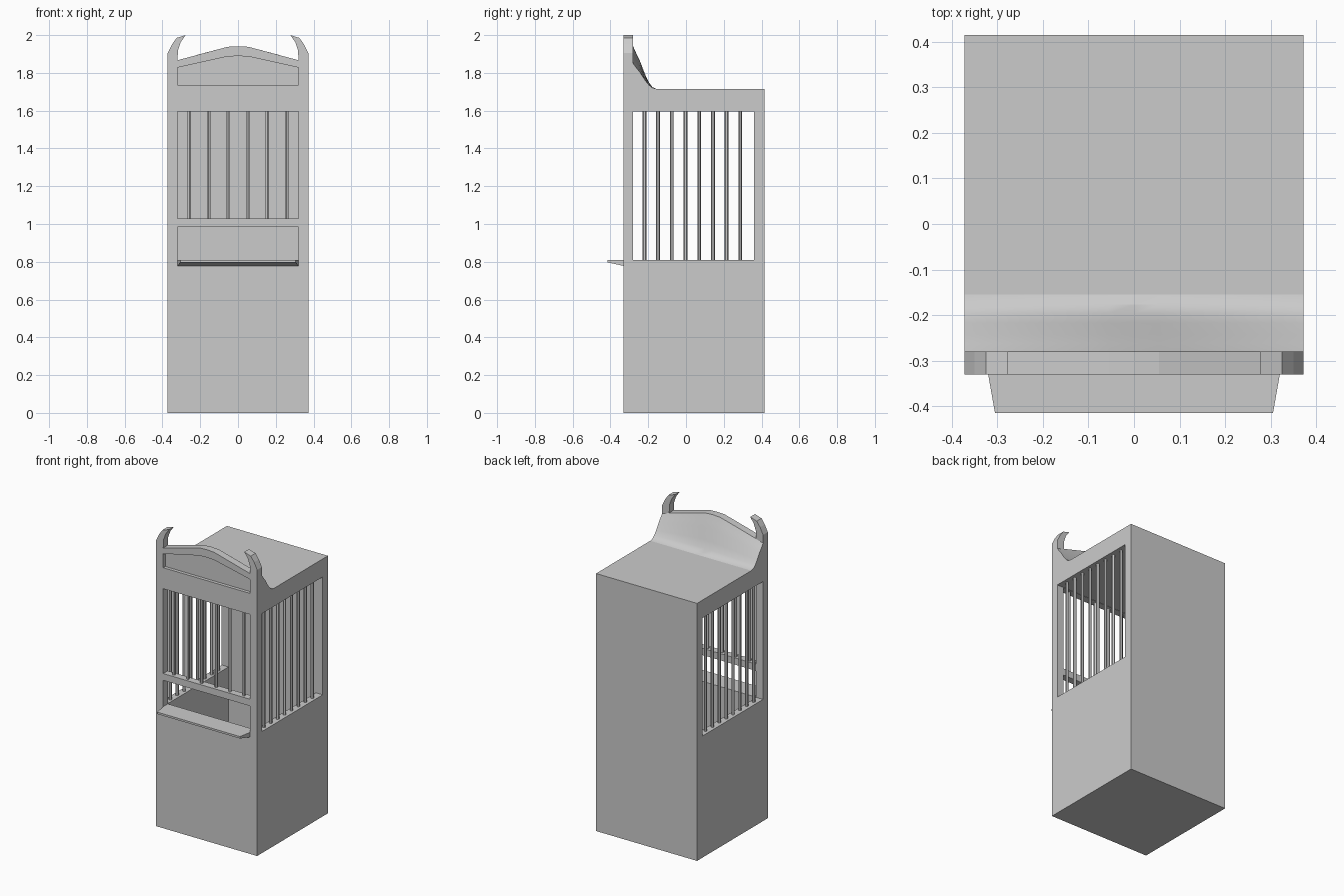
import bpy, bmesh

if "Cube" in bpy.data.objects:
    bpy.data.objects.remove(bpy.data.objects["Cube"])


def finish(name, bm):
    bmesh.ops.recalc_face_normals(bm, faces=bm.faces)
    me = bpy.data.meshes.new(name)
    bm.to_mesh(me)
    bm.free()
    ob = bpy.data.objects.new(name, me)
    bpy.context.collection.objects.link(ob)
    return ob


def loft(name, rings):
    """Closed solid through equal-length rings of points."""
    bm = bmesh.new()
    vs = [[bm.verts.new(p) for p in r] for r in rings]
    n = len(vs[0])
    for a, b in zip(vs, vs[1:]):
        for i in range(n):
            j = (i + 1) % n
            bm.faces.new((a[i], a[j], b[j], b[i]))
    bm.faces.new(vs[0])
    bm.faces.new(vs[-1])
    return finish(name, bm)


def box(name, x0, x1, y0, y1, z0, z1):
    return loft(name, [[(x0, y0, z), (x1, y0, z), (x1, y1, z), (x0, y1, z)] for z in (z0, z1)])


def prism(name, pts, y0, y1):
    return loft(name, [[(x, y, z) for x, z in pts] for y in (y0, y1)])


def mirrored(half):
    """Complete a left-half outline that ends on or before x = 0."""
    return half + [(-x, z) for x, z in reversed(half) if x < 0]


def cut(ob, cutter):
    cutter.hide_render = True
    mod = ob.modifiers.new("cut", 'BOOLEAN')
    mod.operation = 'DIFFERENCE'
    mod.solver = 'EXACT'
    mod.object = cutter
    bpy.context.view_layer.objects.active = ob
    bpy.ops.object.modifier_apply(modifier=mod.name)
    bpy.data.objects.remove(cutter)


def bars(name, spots, z0, z1):
    bm = bmesh.new()
    for x, y in spots:
        r = bmesh.ops.create_cone(bm, cap_ends=True, segments=6, radius1=0.01, radius2=0.01, depth=z1 - z0)
        bmesh.ops.translate(bm, verts=r["verts"], vec=(x, y, (z0 + z1) / 2))
    return finish(name, bm)


# Hollow booth with openings on the front and both sides
booth = box("booth_body", -0.372, 0.372, -0.33, 0.415, 0, 1.715)
cut(booth, box("cavity", -0.322, 0.322, -0.282, 0.362, 0.05, 1.597))
cut(booth, box("side_windows", -0.5, 0.5, -0.28, 0.36, 0.81, 1.595))
cut(booth, box("front_window", -0.32, 0.32, -0.5, -0.2, 1.03, 1.595))
cut(booth, box("counter_opening", -0.32, 0.32, -0.5, -0.2, 0.81, 0.985))

# Window bars
bars("front_bars", [(s * x, -0.305) for x in (0.053, 0.155, 0.258) for s in (-1, 1)], 1.025, 1.6)
bars("side_bars", [(s * 0.345, -0.22 + 0.0725 * i) for i in range(8) for s in (-1, 1)], 0.805, 1.6)

# Tapered counter shelf
loft("counter_shelf", [
    [(-w, y, zb), (w, y, zb), (w, y, 0.81), (-w, y, 0.81)]
    for y, w, zb in ((-0.33, 0.32, 0.778), (-0.415, 0.305, 0.797))])

# Arched crest with curved horns and a recessed panel
horn = [(-0.372, 1.715), (-0.372, 1.905), (-0.35, 1.95), (-0.325, 1.985), (-0.277, 2.0),
        (-0.303, 1.963), (-0.318, 1.92), (-0.32, 1.867)]
arch = [(-0.1, 1.926), (-0.055, 1.938), (0, 1.941)]
crest = prism("crest", mirrored(horn + arch), -0.33, -0.28)
recess = [(-0.32, 1.735), (-0.32, 1.828), (-0.1, 1.877), (-0.055, 1.887), (0, 1.889)]
cut(crest, prism("crest_recess", mirrored(recess), -0.4, -0.308))

# Concave sweep from the back of the crest down to the roof
sweep = [(-0.28, 1), (-0.262, 0.82), (-0.243, 0.645), (-0.217, 0.345), (-0.196, 0.15), (-0.177, 0.04), (-0.155, 0)]
top = mirrored([(-0.372, 1.85), (-0.32, 1.865), (-0.21, 1.897)] + arch)
roof_sweep = loft("roof_sweep", [
    [(x, y, 1.715 + (h - 1.715) * f) for y, f in sweep] + [(x, -0.28, 1.715)] for x, h in top])
bpy.ops.object.select_all(action='DESELECT')
roof_sweep.select_set(True)
bpy.context.view_layer.objects.active = roof_sweep
bpy.ops.object.shade_smooth_by_angle()
